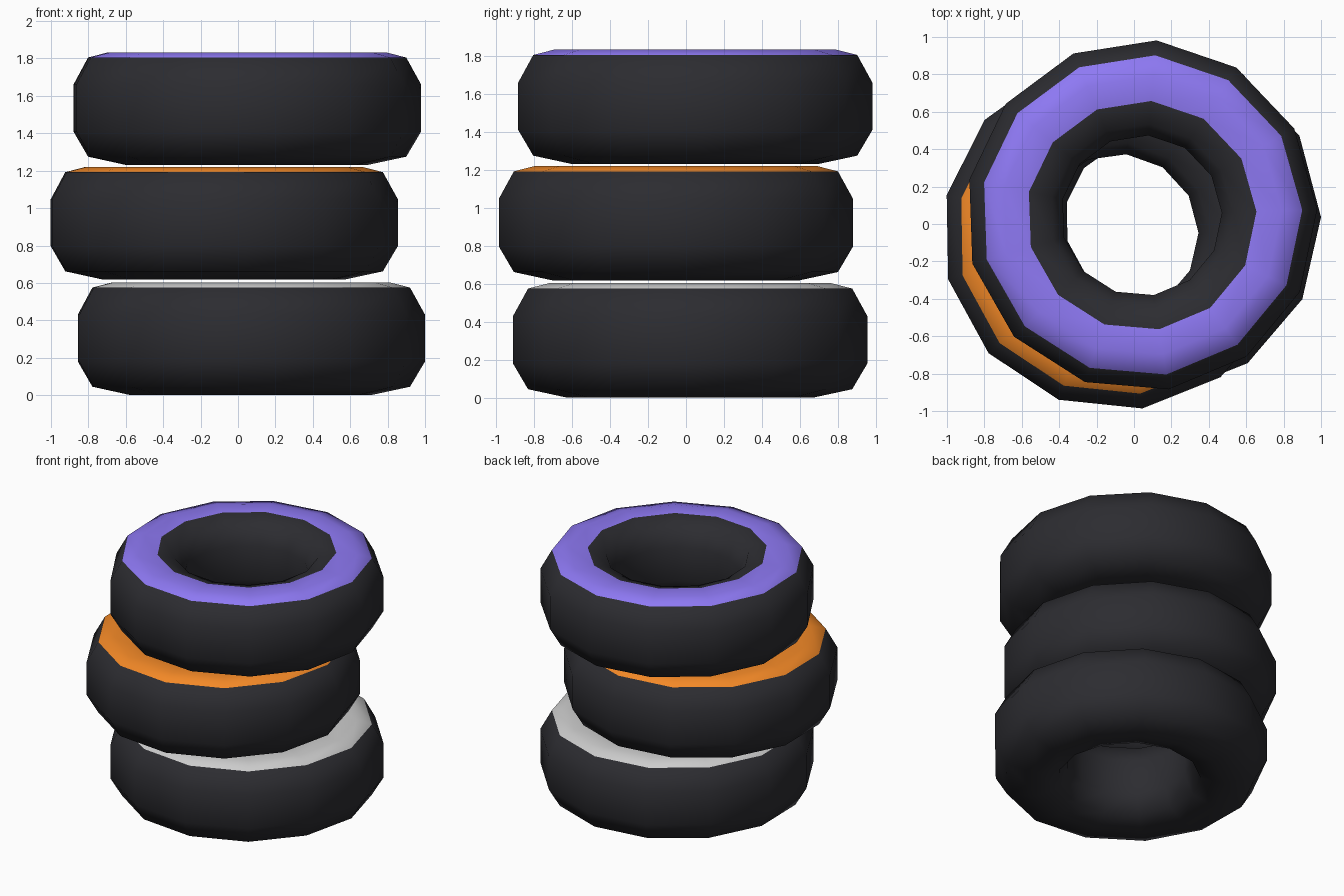
import bpy, bmesh, math

if "Cube" in bpy.data.objects:
    bpy.data.objects.remove(bpy.data.objects["Cube"])

SIDES = 13
# tyre cross-section (radius, height), running up the tread, over the top, down the bore
PROFILE = [(0.94, 0.18), (0.94, 0.43), (0.86, 0.575), (0.75, 0.603), (0.615, 0.603),
           (0.49, 0.562), (0.43, 0.43), (0.43, 0.18), (0.49, 0.045), (0.65, 0.0), (0.86, 0.045)]
PAINTED = (2, 3)  # profile segments forming the coloured sidewall


def material(name, color):
    m = bpy.data.materials.new(name)
    m.diffuse_color = (*color, 1)
    m.use_nodes = True
    m.node_tree.nodes["Principled BSDF"].inputs["Base Color"].default_value = m.diffuse_color
    return m


def tyre(name, location, turn, side_mat):
    bm = bmesh.new()
    rings = []
    for i in range(SIDES):
        a = math.radians(turn) + i * math.tau / SIDES
        rings.append([bm.verts.new((r * math.cos(a), r * math.sin(a), z)) for r, z in PROFILE])
    n = len(PROFILE)
    for i in range(SIDES):
        a, b = rings[i], rings[(i + 1) % SIDES]
        for j in range(n):
            k = (j + 1) % n
            f = bm.faces.new((a[j], b[j], b[k], a[k]))
            f.material_index = 1 if j in PAINTED else 0
    bmesh.ops.recalc_face_normals(bm, faces=bm.faces)
    mesh = bpy.data.meshes.new(name)
    bm.to_mesh(mesh)
    bm.free()
    mesh.materials.append(rubber)
    mesh.materials.append(side_mat)
    ob = bpy.data.objects.new(name, mesh)
    ob.location = location
    bpy.context.collection.objects.link(ob)
    bpy.ops.object.select_all(action='DESELECT')
    ob.select_set(True)
    bpy.context.view_layer.objects.active = ob
    bpy.ops.object.shade_smooth_by_angle(angle=math.radians(60))


rubber = material("rubber", (0.025, 0.025, 0.03))

# three loosely stacked tyres
tyre("bottom_tyre", (0.06, 0.02, 0.0), 1, material("white_paint", (0.6, 0.6, 0.6)))
tyre("middle_tyre", (-0.085, -0.055, 0.617), 1, material("orange_paint", (0.9, 0.25, 0.02)))
tyre("top_tyre", (0.04, 0.045, 1.23), 2, material("purple_paint", (0.27, 0.19, 0.9)))
